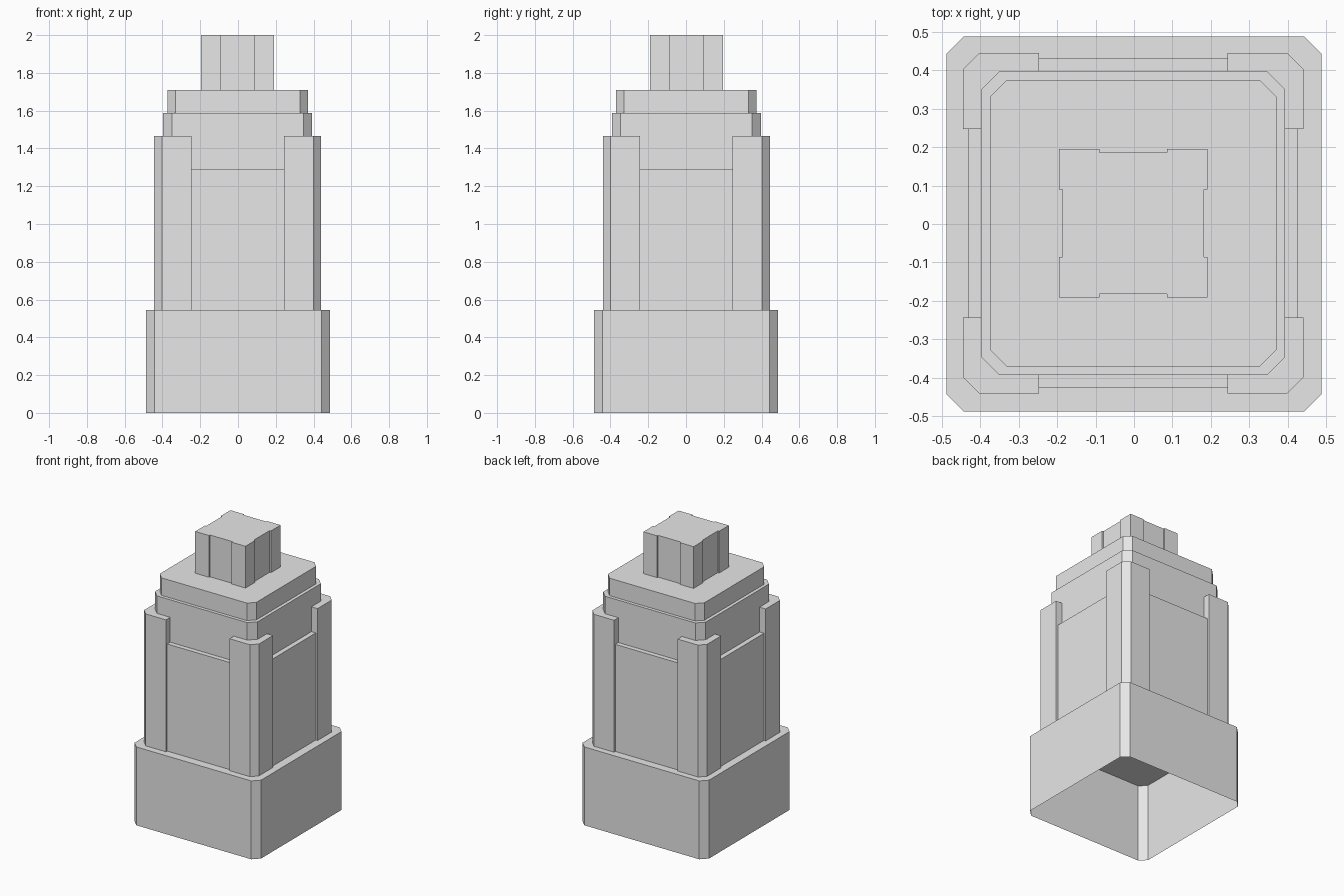
import bpy
import bmesh

cube = bpy.data.objects.get("Cube")
if cube:
    bpy.data.objects.remove(cube, do_unlink=True)

stone = bpy.data.materials.new("light_grey_stone")
stone.use_nodes = True
GREY = (0.8, 0.8, 0.8, 1.0)
stone.diffuse_color = GREY
stone.node_tree.nodes["Principled BSDF"].inputs["Base Color"].default_value = GREY

# The tower sits very slightly off the middle of its base
TOWER = (-0.002, 0.002)


def turn(points, quarters):
    """Rotate 2D points about the origin by quarter turns."""
    for _ in range(quarters):
        points = [(-y, x) for x, y in points]
    return points


def four_sided(points):
    """Repeat one side's points around all four sides as one outline."""
    return [p for q in range(4) for p in turn(points, q)]


def chamfered_square(half, flat):
    return four_sided([(half, -flat), (half, flat)])


def prism(name, outline, z0, z1, centre=TOWER):
    """Upright prism, left open underneath where it rests on the part below."""
    bm = bmesh.new()
    low = [bm.verts.new((x, y, z0)) for x, y in outline]
    high = [bm.verts.new((x, y, z1)) for x, y in outline]
    bm.faces.new(high)
    n = len(outline)
    for i in range(n):
        j = (i + 1) % n
        bm.faces.new((low[i], low[j], high[j], high[i]))
    mesh = bpy.data.meshes.new(name)
    bm.to_mesh(mesh)
    bm.free()
    mesh.materials.append(stone)
    obj = bpy.data.objects.new(name, mesh)
    obj.location = (centre[0], centre[1], 0)
    bpy.context.collection.objects.link(obj)
    return obj


# Hollow base, open at the bottom
prism("base", chamfered_square(0.487, 0.443), 0.0, 0.546, (0, 0))

# Main shaft and the smaller tier on top of it
prism("shaft", chamfered_square(0.395, 0.348), 0.546, 1.587)
prism("upper_tier", chamfered_square(0.372, 0.329), 1.587, 1.709)

# Top block with a shallow groove down the middle of each side
prism("top_block", four_sided([(0.1935, -0.0875), (0.1835, -0.0875),
                               (0.1835, 0.0875), (0.1935, 0.0875),
                               (0.1935, 0.1935)]), 1.709, 2.0)

# L-shaped corner piers and the wall panels between them
pier = [(0.245, 0.34), (0.34, 0.34), (0.34, 0.245), (0.442, 0.245),
        (0.442, 0.401), (0.401, 0.442), (0.245, 0.442)]
panel = [(0.38, -0.245), (0.4285, -0.245), (0.4285, 0.245), (0.38, 0.245)]
corners = ("back_left", "back_right", "front_right", "front_left")
sides = ("left", "back", "right", "front")
for q in range(4):
    prism(corners[q] + "_pier", turn(pier, q), 0.546, 1.465)
    prism(sides[q] + "_panel", turn(panel, q), 0.546, 1.292)
